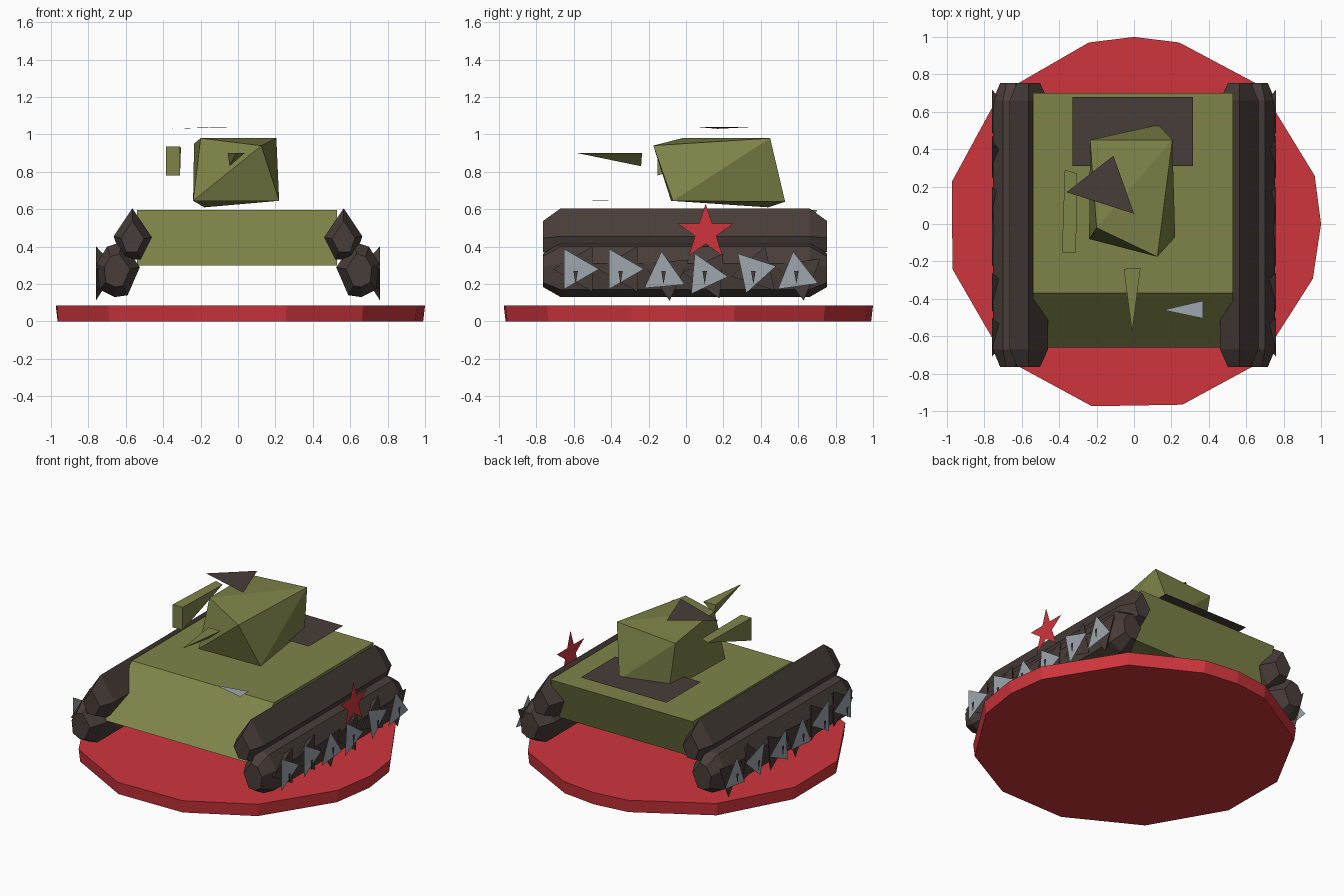
import bpy, bmesh, math
from mathutils import Vector

if "Cube" in bpy.data.objects:
    bpy.data.objects.remove(bpy.data.objects["Cube"], do_unlink=True)


def material(name, rgb):
    m = bpy.data.materials.new(name)
    m.use_nodes = True
    m.diffuse_color = (*rgb, 1)
    m.node_tree.nodes["Principled BSDF"].inputs["Base Color"].default_value = (*rgb, 1)
    return m


RED = material("red", (0.62, 0.036, 0.045))
OLIVE = material("olive", (0.21, 0.23, 0.066))
BROWN = material("dark brown", (0.064, 0.047, 0.041))
GREY = material("light grey", (0.34, 0.38, 0.42))


def finish(name, bm, mat, closed=True):
    if closed:
        bmesh.ops.recalc_face_normals(bm, faces=bm.faces)
    me = bpy.data.meshes.new(name)
    bm.to_mesh(me)
    bm.free()
    me.materials.append(mat)
    ob = bpy.data.objects.new(name, me)
    bpy.context.scene.collection.objects.link(ob)
    return ob


def plate(name, pts, mat):
    """Single flat face."""
    bm = bmesh.new()
    bm.faces.new([bm.verts.new(p) for p in pts])
    return finish(name, bm, mat, closed=False)


def hull(name, pts, mat):
    """Faceted convex block around a few corner points."""
    bm = bmesh.new()
    for p in pts:
        bm.verts.new(p)
    res = bmesh.ops.convex_hull(bm, input=bm.verts)
    junk = [v for v in res["geom_interior"] if isinstance(v, bmesh.types.BMVert)]
    bmesh.ops.delete(bm, geom=junk, context='VERTS')
    bmesh.ops.dissolve_limit(bm, angle_limit=0.02, verts=bm.verts, edges=bm.edges)
    return finish(name, bm, mat)


def loft(name, rings, mat):
    """Skin a row of rings that have equal point counts, with capped ends."""
    bm = bmesh.new()
    loops = [[bm.verts.new(p) for p in ring] for ring in rings]
    for a, b in zip(loops, loops[1:]):
        for i in range(len(a)):
            j = (i + 1) % len(a)
            bm.faces.new((a[i], a[j], b[j], b[i]))
    bm.faces.new(loops[0])
    bm.faces.new(loops[-1])
    return finish(name, bm, mat)


# Round base, slightly uneven
angles = [90, 76, 48, 15, 0, -17, -48, -75, -103, -134, -166, -193, -224, -256]
rim = [(math.cos(math.radians(a)), math.sin(math.radians(a))) for a in angles]
loft("base", [[(x * s, y * s, z) for x, y in rim]
              for z, s in ((0, 0.99), (0.085, 1))], RED)

# Body with sloped nose and slightly undercut tail
side = [(-0.66, 0.3), (-0.37, 0.595), (0.70, 0.595), (0.6, 0.3)]
loft("body", [[(x, y, z) for y, z in side] for x in (-0.54, 0.53)], OLIVE)

# Turret
hull("turret", [(-0.235, 0.45, 0.95), (0.205, 0.45, 0.98), (-0.2, -0.02, 0.98),
                (0.125, -0.175, 0.94), (-0.24, -0.08, 0.645), (0.22, -0.07, 0.645),
                (0.13, 0.53, 0.64), (-0.18, 0.44, 0.61)], OLIVE)

# Gun barrel and side wedge
hull("gun_barrel", [(-0.055, -0.24, 0.9), (0.035, -0.235, 0.9),
                    (-0.045, -0.24, 0.83), (-0.01, -0.58, 0.9)], OLIVE)
hull("side_wedge", [(x, -0.152, z) for x in (-0.385, -0.31) for z in (0.78, 0.935)]
     + [(-0.37, 0.29, 0.93), (-0.305, 0.27, 0.93)], OLIVE)

# Thin plates: hatch, engine deck and nose lamp
plate("hatch", [(-0.36, 0.17, 1.03), (0, 0.055, 1.04), (-0.11, 0.365, 1.04)], BROWN)
plate("engine_deck", [(-0.33, 0.31, 0.66), (0.315, 0.31, 0.66),
                      (0.315, 0.68, 0.66), (-0.33, 0.68, 0.66)], BROWN)
plate("nose_lamp", [(0.155, -0.46, 0.648), (0.37, -0.505, 0.645),
                    (0.37, -0.41, 0.645)], GREY)

# Star on the left flank
star = []
for i in range(10):
    a = math.radians(90 + 36 * i)
    r = 0.155 if i % 2 == 0 else 0.06
    star.append((0.795, 0.105 + r * math.cos(a), 0.475 + r * math.sin(a)))
plate("star", star, RED)

# Track cross-sections: upper and lower bars, as (x, z)
UPPER = [(0.565, 0.605), (0.665, 0.455), (0.62, 0.33), (0.52, 0.33), (0.46, 0.45)]
LOWER = [(0.62, 0.425), (0.70, 0.40), (0.755, 0.31), (0.74, 0.17), (0.66, 0.13),
         (0.59, 0.14), (0.525, 0.29)]


def track(name, profile, s):
    cx = sum(p[0] for p in profile) / len(profile)
    cz = sum(p[1] for p in profile) / len(profile)
    rings = []
    for y, k in ((-0.765, 0.6), (-0.67, 1), (0.66, 1), (0.755, 0.6)):
        rings.append([(s * (cx + (x - cx) * k), y, cz + (z - cz) * k) for x, z in profile])
    loft(name, rings, BROWN)


def triangle(s, x, y, z, r, turn):
    return [(s * x, y + r * math.cos(math.radians(turn + a)),
             z + r * math.sin(math.radians(turn + a))) for a in (0, 120, 240)]


# Wheels as (y, z, turn): brown hub wedge, grey disc, small axle cap
WHEELS = [(-0.59, 0.28, 0), (-0.35, 0.28, 0), (-0.12, 0.25, 95),
          (0.10, 0.25, -5), (0.36, 0.27, 12), (0.59, 0.25, 98)]

for s, label in ((1, "left"), (-1, "right")):
    track(label + "_upper_track", UPPER, s)
    track(label + "_lower_track", LOWER, s)
    for i, (y, z, turn) in enumerate(WHEELS):
        tag = f"{label}_wheel_{i + 1}"
        hull(tag + "_hub", triangle(s, 0.76, y + 0.02, z, 0.14, turn + 60)
             + [(s * 0.66, y, z + 0.02)], BROWN)
        disc = triangle(s, 0.785, y, z, 0.125, turn)
        plate(tag + "_disc", disc if s > 0 else disc[::-1], GREY)
        cap = [(s * 0.8, y - 0.012, 0.27), (s * 0.8, y + 0.012, 0.27), (s * 0.8, y, 0.2)]
        plate(tag + "_cap", cap, BROWN)
